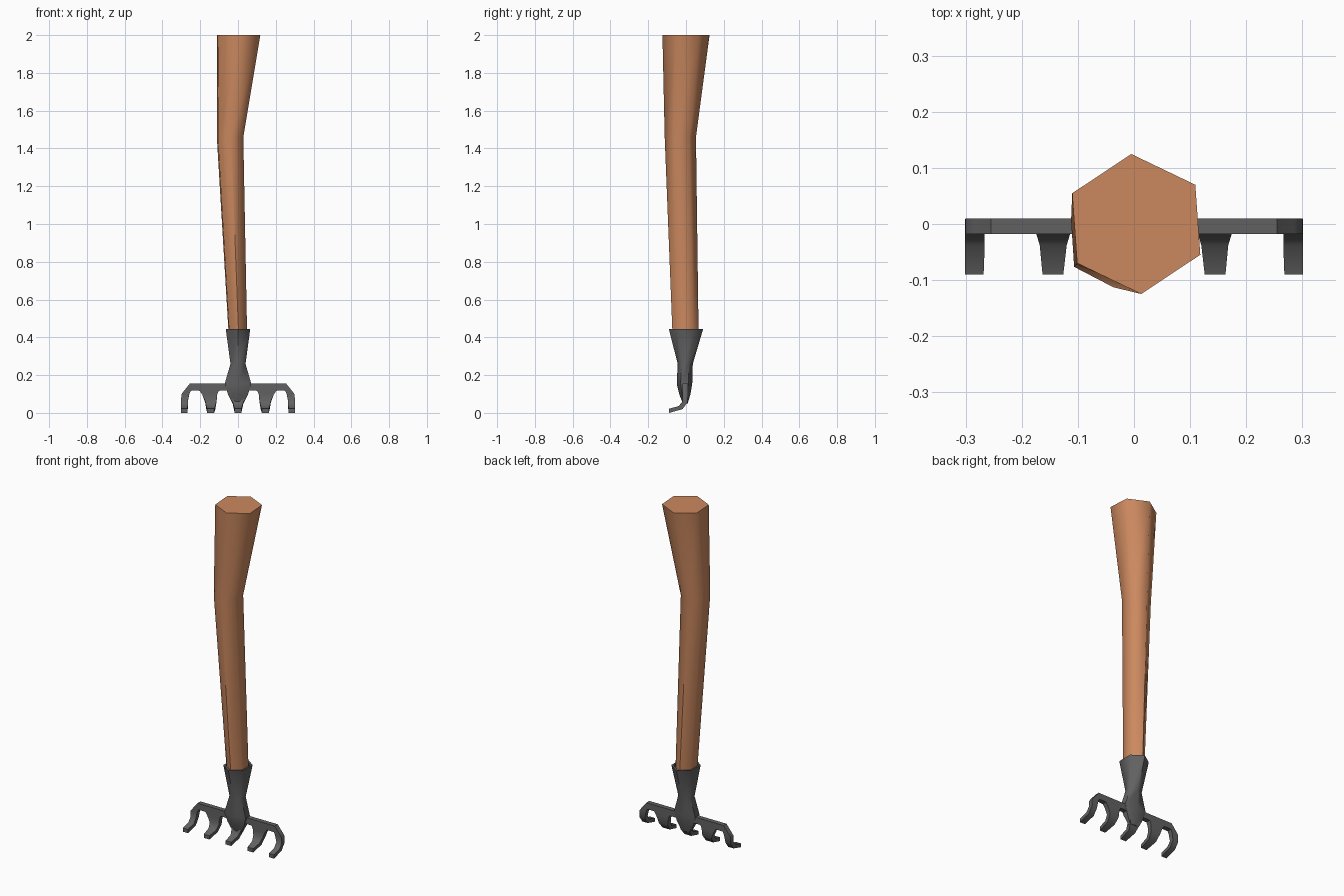
import bpy, bmesh
from math import cos, sin, radians

if "Cube" in bpy.data.objects:
    bpy.data.objects.remove(bpy.data.objects["Cube"])


def ring(cx, cy, z, rx, ry, start):
    return [(cx + rx * cos(radians(start + 60 * k)),
             cy + ry * sin(radians(start + 60 * k)), z) for k in range(6)]


def loft(bm, rings, skip=lambda level, side: False):
    vs = [[bm.verts.new(p) for p in r] for r in rings]
    n = len(vs[0])
    for i in range(len(vs) - 1):
        for k in range(n):
            if not skip(i, k):
                j = (k + 1) % n
                bm.faces.new((vs[i][k], vs[i][j], vs[i + 1][j], vs[i + 1][k]))
    bm.faces.new(vs[0])
    bm.faces.new(vs[-1])


def finish(bm, name, angle):
    bmesh.ops.remove_doubles(bm, verts=bm.verts, dist=0.0005)
    bmesh.ops.recalc_face_normals(bm, faces=bm.faces)
    me = bpy.data.meshes.new(name)
    bm.to_mesh(me)
    bm.free()
    ob = bpy.data.objects.new(name, me)
    bpy.context.collection.objects.link(ob)
    bpy.ops.object.select_all(action='DESELECT')
    ob.select_set(True)
    bpy.context.view_layer.objects.active = ob
    bpy.ops.object.shade_smooth_by_angle(angle=radians(angle))
    return ob


def material(name, colour):
    m = bpy.data.materials.new(name)
    m.diffuse_color = colour
    m.use_nodes = True
    m.node_tree.nodes["Principled BSDF"].inputs["Base Color"].default_value = m.diffuse_color
    return m


wood = material("wood", (0.60, 0.25, 0.115, 1))
iron = material("iron", (0.12, 0.12, 0.12, 1))

# Bent six-sided wooden handle
bm = bmesh.new()
loft(bm, [ring(0, -0.002, 0.40, 0.054, 0.069, 94),
          ring(-0.042, -0.03, 1.46, 0.078, 0.083, 94),
          ring(0.004, 0, 2.0, 0.127, 0.125, 94)])
finish(bm, "handle", 65).data.materials.append(wood)

# Socket: six-sided collar, narrow neck, flare that dies into the rake bar
bm = bmesh.new()
loft(bm, [ring(0, -0.004, 0.05, 0.034, 0.013, 90),
          ring(0, -0.006, 0.10, 0.062, 0.030, 90),
          ring(0, -0.008, 0.155, 0.081, 0.041, 90),
          ring(0, -0.004, 0.26, 0.046, 0.040, 90),
          ring(0, 0, 0.445, 0.075, 0.091, 90),
          ring(0, 0, 0.445, 0.064, 0.078, 90),
          ring(0, -0.002, 0.405, 0.056, 0.070, 90)])
finish(bm, "socket", 62).data.materials.append(iron)

# Rake head: five hooked tines joined along the bar.
# Side profile per level: (front y, front z, back y, back z)
profile = [(-0.018, 0.155, 0.010, 0.155), (-0.018, 0.118, 0.010, 0.118),
           (-0.018, 0.117, 0.010, 0.117), (-0.018, 0.098, 0.010, 0.098),
           (-0.018, 0.062, 0.008, 0.056), (-0.038, 0.036, -0.018, 0.020),
           (-0.090, 0.022, -0.090, 0.000)]
# Left and right edge of each tine, level by level
centre = [(-w, w) for w in (0.077, 0.077, 0.052, 0.041, 0.030, 0.022, 0.018)]
middle = [(0.077, 0.225), (0.077, 0.225), (0.102, 0.203), (0.110, 0.190),
          (0.114, 0.174), (0.120, 0.168), (0.126, 0.163)]
outer = [(0.225, 0.255), (0.225, 0.285), (0.250, 0.286), (0.258, 0.300),
         (0.266, 0.301), (0.266, 0.301), (0.268, 0.301)]


def tine(bm, edges, sign, end):
    rings = [[(sign * a, fy, fz), (sign * b, fy, fz),
              (sign * b, by, bz), (sign * a, by, bz)]
             for (a, b), (fy, fz, by, bz) in zip(edges, profile)]
    # Leave the seams between neighbouring tines open so they weld together
    loft(bm, rings, lambda i, k: i == 0 and (k == 3 or (k == 1 and not end)))


bm = bmesh.new()
tine(bm, centre, 1, False)
for s in (-1, 1):
    tine(bm, middle, s, False)
    tine(bm, outer, s, True)
finish(bm, "rake_head", 40).data.materials.append(iron)
